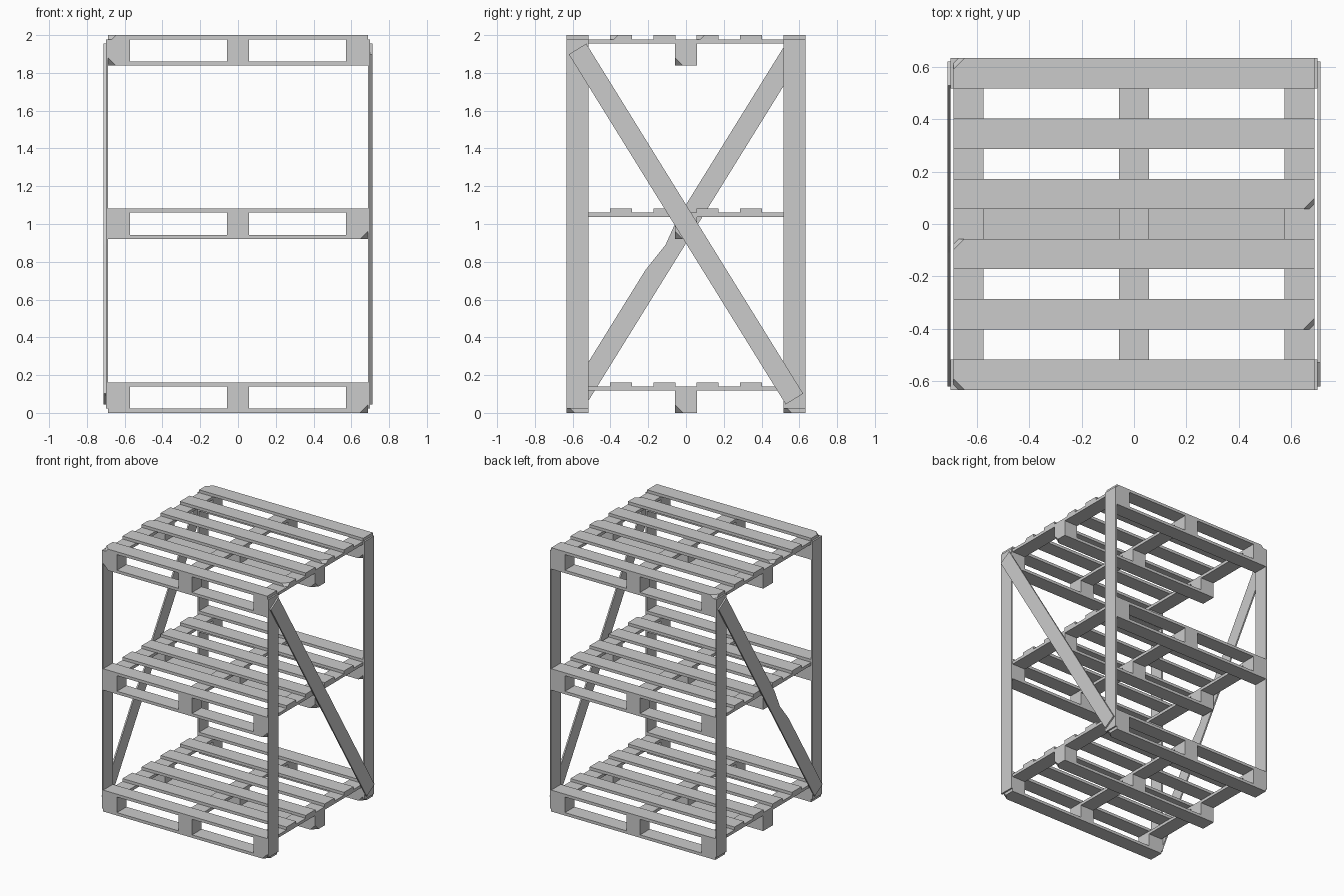
import bpy
import bmesh
import math
from mathutils import Vector

cube = bpy.data.objects.get("Cube")
if cube:
    bpy.data.objects.remove(cube)

wood = bpy.data.materials.new("grey wood")
wood.use_nodes = True
GREY = (0.6, 0.6, 0.6, 1)
wood.diffuse_color = GREY
wood.node_tree.nodes["Principled BSDF"].inputs["Base Color"].default_value = GREY

HALF_X, HALF_Y = 0.688, 0.632   # pallet half size
BOARD = 0.115                   # board width
THICK = 0.022                   # board thickness
HEIGHT = 0.162                  # pallet height
CHIP = 0.042                    # broken corner size


def add_object(name, bm):
    mesh = bpy.data.meshes.new(name)
    bmesh.ops.recalc_face_normals(bm, faces=bm.faces)
    bm.to_mesh(mesh)
    bm.free()
    mesh.materials.append(wood)
    obj = bpy.data.objects.new(name, mesh)
    bpy.context.collection.objects.link(obj)
    return obj


def box(name, low, high, chip=None, chip_z=None):
    """Box between two corners; chip = signs of a broken-off corner."""
    low, high = Vector(low), Vector(high)
    bm = bmesh.new()
    bmesh.ops.create_cube(bm, size=1)
    for v in bm.verts:
        v.co = (low + high) / 2 + v.co * (high - low)
    if chip:
        normal = Vector(chip)
        corner = Vector([h if s > 0 else l for l, h, s in zip(low, high, chip)])
        if chip_z is not None:
            corner.z = chip_z
        point = corner - Vector((chip[0] * CHIP, 0, 0))
        cut = bmesh.ops.bisect_plane(bm, geom=bm.verts[:] + bm.edges[:] + bm.faces[:],
                                     plane_co=point, plane_no=normal, clear_outer=True)
        edges = [e for e in cut["geom_cut"] if isinstance(e, bmesh.types.BMEdge)]
        bmesh.ops.holes_fill(bm, edges=edges)
    return add_object(name, bm)


def pallet(level, z, top_chips, bottom_chips):
    rows = {"front": -HALF_Y, "middle": -BOARD / 2, "back": HALF_Y - BOARD}
    columns = {"right": -HALF_X, "centre": -BOARD / 2, "left": HALF_X - BOARD}
    deck_z = z + HEIGHT - THICK
    beam_z = deck_z - THICK

    # Bottom boards and the blocks standing on them
    for row, y in rows.items():
        chip = bottom_chips[row]
        box(f"{level}_{row}_bottom_board", (-HALF_X, y, z),
            (HALF_X, y + BOARD, z + THICK), chip)
        for side, x in columns.items():
            outer = (side == "left") if chip[0] > 0 else (side == "right")
            box(f"{level}_{row}_{side}_block", (x, y, z + THICK),
                (x + BOARD, y + BOARD, beam_z), chip if outer else None, z)

    # Cross beams under the deck
    for side, x in columns.items():
        box(f"{level}_{side}_beam", (x, -HALF_Y, beam_z), (x + BOARD, HALF_Y, deck_z))

    # Deck boards, with a wider gap at the centre
    starts = [s * c - BOARD / 2 for s, c in
              ((-1, 0.5745), (-1, 0.344), (-1, 0.114), (1, 0.114), (1, 0.344), (1, 0.5745))]
    for i, y in enumerate(starts):
        box(f"{level}_deck_board_{i + 1}", (-HALF_X, y, deck_z),
            (HALF_X, y + BOARD, z + HEIGHT), top_chips.get(i))


low_chips = {row: (1, -1, -1) for row in ("front", "middle", "back")}
high_chips = dict(low_chips, front=(-1, -1, -1))
worn_deck = {0: (-1, -1, 1), 1: (1, -1, 1), 2: (-1, 1, 1), 3: (1, -1, 1), 5: (-1, 1, 1)}
pallet("lower", 0, {}, low_chips)
pallet("middle", 0.92, {}, low_chips)
pallet("upper", 2 - HEIGHT, worn_deck, high_chips)

# Corner posts
for side, sx in (("left", 1), ("right", -1)):
    for end, sy in (("front", -1), ("back", 1)):
        xs = sorted((sx * HALF_X, sx * 0.7))
        ys = sorted((sy * HALF_Y, sy * (HALF_Y - BOARD)))
        box(f"{side}_{end}_post", (xs[0], ys[0], THICK), (xs[1], ys[1], 2 - THICK))


def brace(name, sx, outline):
    """Diagonal plank: outline is (along, across) in the plank's own plane."""
    along = Vector((0, -sx * 1.15, 1.855)).normalized()
    across = Vector((0, -along.z * -sx * -1, abs(along.y)))
    across = Vector((0, sx * along.z, abs(along.y)))
    centre = Vector((sx * 0.7, 0, 1.0))
    bm = bmesh.new()
    face = bm.faces.new([bm.verts.new(centre + along * a + across * b) for a, b in outline])
    result = bmesh.ops.extrude_face_region(bm, geom=[face])
    moved = [g for g in result["geom"] if isinstance(g, bmesh.types.BMVert)]
    bmesh.ops.translate(bm, verts=moved, vec=(sx * 0.011, 0, 0))
    add_object(name, bm)


# One diagonal per side; the right one has a worn dent in its upper edge
L, W = 1.09, 0.054
plank = [(-L, -W), (L, -W), (L, W), (-L, W)]
brace("left_brace", 1, plank)
brace("right_brace", -1, plank[:3] + [(0, W), (-0.15, 0.034), (-0.32, W)] + plank[3:])
